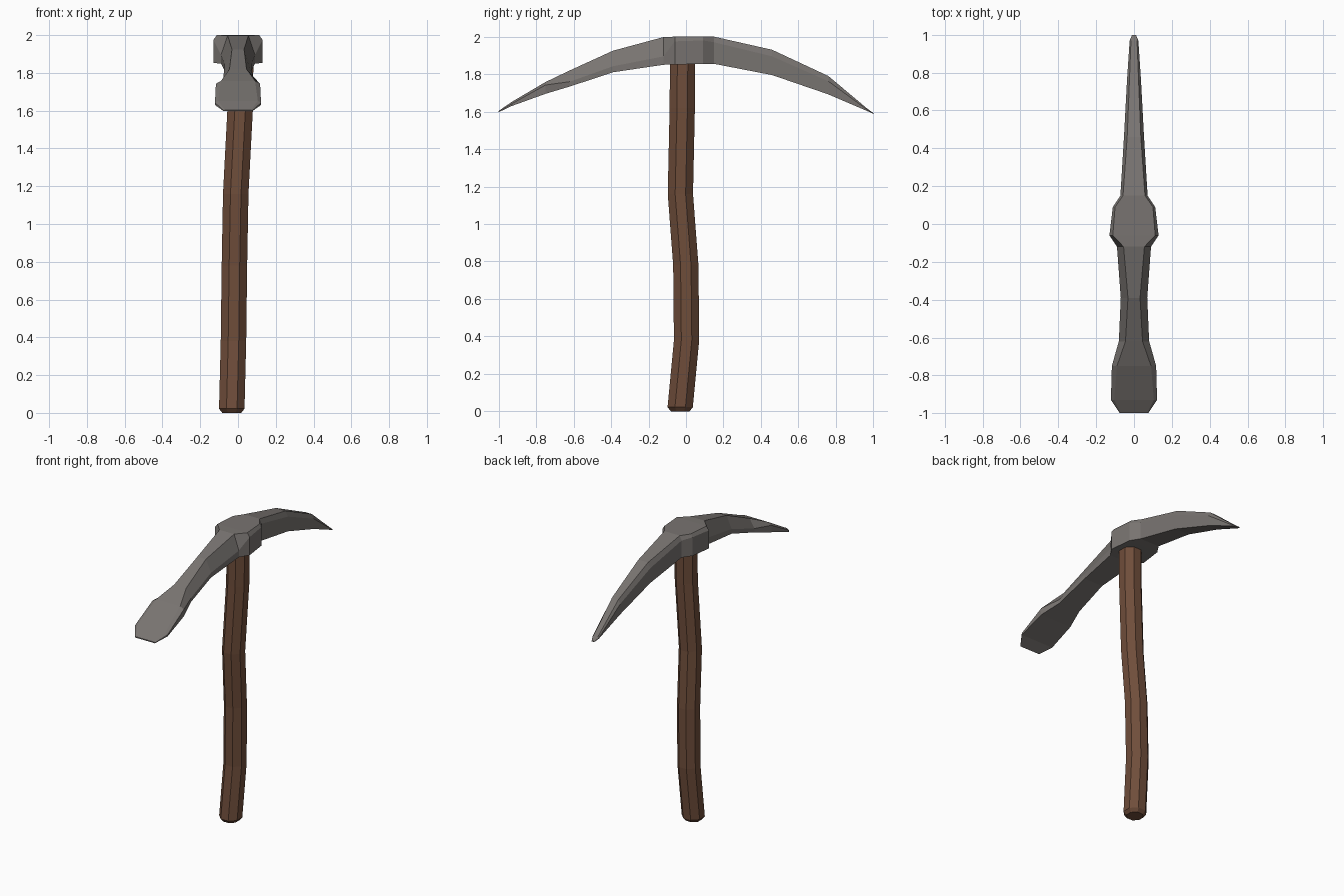
import bpy, bmesh, math


def material(name, rgb):
    m = bpy.data.materials.new(name)
    m.diffuse_color = (*rgb, 1)
    return m


def loft(name, rings, mat):
    """Skin a list of equal-length point rings and cap both ends."""
    bm = bmesh.new()
    vr = [[bm.verts.new(p) for p in ring] for ring in rings]
    n = len(vr[0])
    for a, b in zip(vr, vr[1:]):
        for i in range(n):
            j = (i + 1) % n
            bm.faces.new((a[i], a[j], b[j], b[i]))
    bm.faces.new(vr[0])
    bm.faces.new(vr[-1])
    bmesh.ops.recalc_face_normals(bm, faces=bm.faces)
    me = bpy.data.meshes.new(name)
    bm.to_mesh(me)
    bm.free()
    me.materials.append(mat)
    ob = bpy.data.objects.new(name, me)
    bpy.context.collection.objects.link(ob)
    return ob


# Crooked octagonal wooden handle: centre x, centre y, z, radius
path = [(-.033, -.031, 0, .054), (-.033, -.031, .022, .073),
        (-.024, .003, .38, .073), (-.019, -.001, .78, .073),
        (-.012, -.030, 1.16, .073), (.012, -.020, 1.62, .073),
        (.014, -.018, 1.90, .073)]
angles = [math.radians(22.5 + 45 * i) for i in range(8)]
loft("handle", [[(x + r * math.cos(a), y + r * math.sin(a), z) for a in angles]
                for x, y, z, r in path], material("wood", (.16, .075, .043)))

# Metal head, blade to point: y, bottom z, shoulder z, top z, half width, top half width
stations = [(-1.0, 1.597, 1.600, 1.604, .075, .07),
            (-.93, 1.630, 1.642, 1.652, .122, .105),
            (-.75, 1.695, 1.742, 1.758, .117, .090),
            (-.62, 1.734, 1.760, 1.820, .080, .045),
            (-.39, 1.810, 1.842, 1.925, .070, .032),
            (-.12, 1.850, 1.895, 1.998, .090, .055),
            (-.06, 1.852, 1.975, 2.000, .130, .112),
            (.09, 1.854, 1.980, 2.000, .112, .100),
            (.15, 1.855, 1.970, 2.000, .072, .058),
            (.46, 1.795, 1.895, 1.930, .053, .036),
            (.76, 1.692, 1.762, 1.790, .037, .024),
            (.97, 1.602, 1.608, 1.614, .023, .016),
            (1.0, 1.588, 1.590, 1.593, .010, .007)]
loft("pick_head", [[(-w, y, zb), (w, y, zb), (w, y, zm), (t, y, zt), (-t, y, zt), (-w, y, zm)]
                   for y, zb, zm, zt, w, t in stations], material("iron", (.19, .175, .165)))
